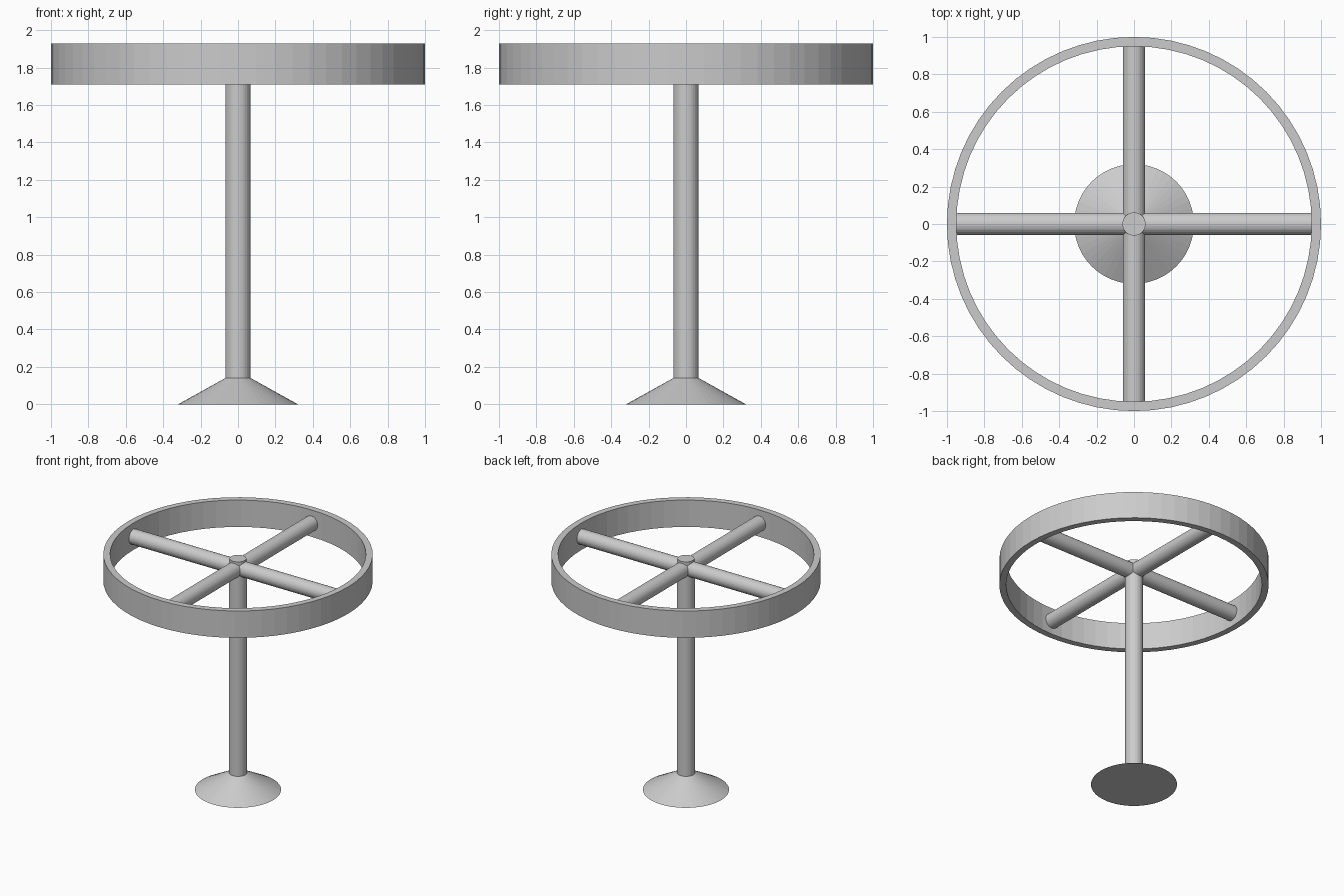
import bpy, bmesh
from math import cos, sin, pi

if "Cube" in bpy.data.objects:
    bpy.data.objects.remove(bpy.data.objects["Cube"])


def lathe(name, profile, sides, closed=False):
    """Revolve an (r, z) profile; open profiles get flat caps."""
    bm = bmesh.new()
    rings = [[bm.verts.new((r * cos(2 * pi * i / sides), r * sin(2 * pi * i / sides), z))
              for i in range(sides)] for r, z in profile]
    pairs = list(zip(rings, rings[1:]))
    if closed:
        pairs.append((rings[-1], rings[0]))
    else:
        bm.faces.new(rings[0])
        bm.faces.new(rings[-1])
    for a, b in pairs:
        for i in range(sides):
            j = (i + 1) % sides
            bm.faces.new((a[i], a[j], b[j], b[i]))
    bmesh.ops.recalc_face_normals(bm, faces=bm.faces)
    mesh = bpy.data.meshes.new(name)
    bm.to_mesh(mesh)
    bm.free()
    obj = bpy.data.objects.new(name, mesh)
    bpy.context.collection.objects.link(obj)
    return obj


# Conical foot, post and the narrower stub above the spokes
lathe("base_cone", [(0.32, 0), (0.068, 0.14)], 48)
lathe("post", [(0.068, 0.14), (0.068, 1.80)], 32)
lathe("hub_stub", [(0.062, 1.78), (0.062, 1.895)], 32)

# Wheel rim: flat-faced band
lathe("rim", [(1.0, 1.71), (1.0, 1.93), (0.95, 1.93), (0.95, 1.71)], 64, closed=True)

# Four round spokes from the hub to the rim
for k in range(4):
    spoke = lathe(f"spoke_{k + 1}", [(0.06, 0), (0.06, 0.952)], 32)
    spoke.location = (0, 0, 1.82)
    spoke.rotation_euler = (0, pi / 2, k * pi / 2)
